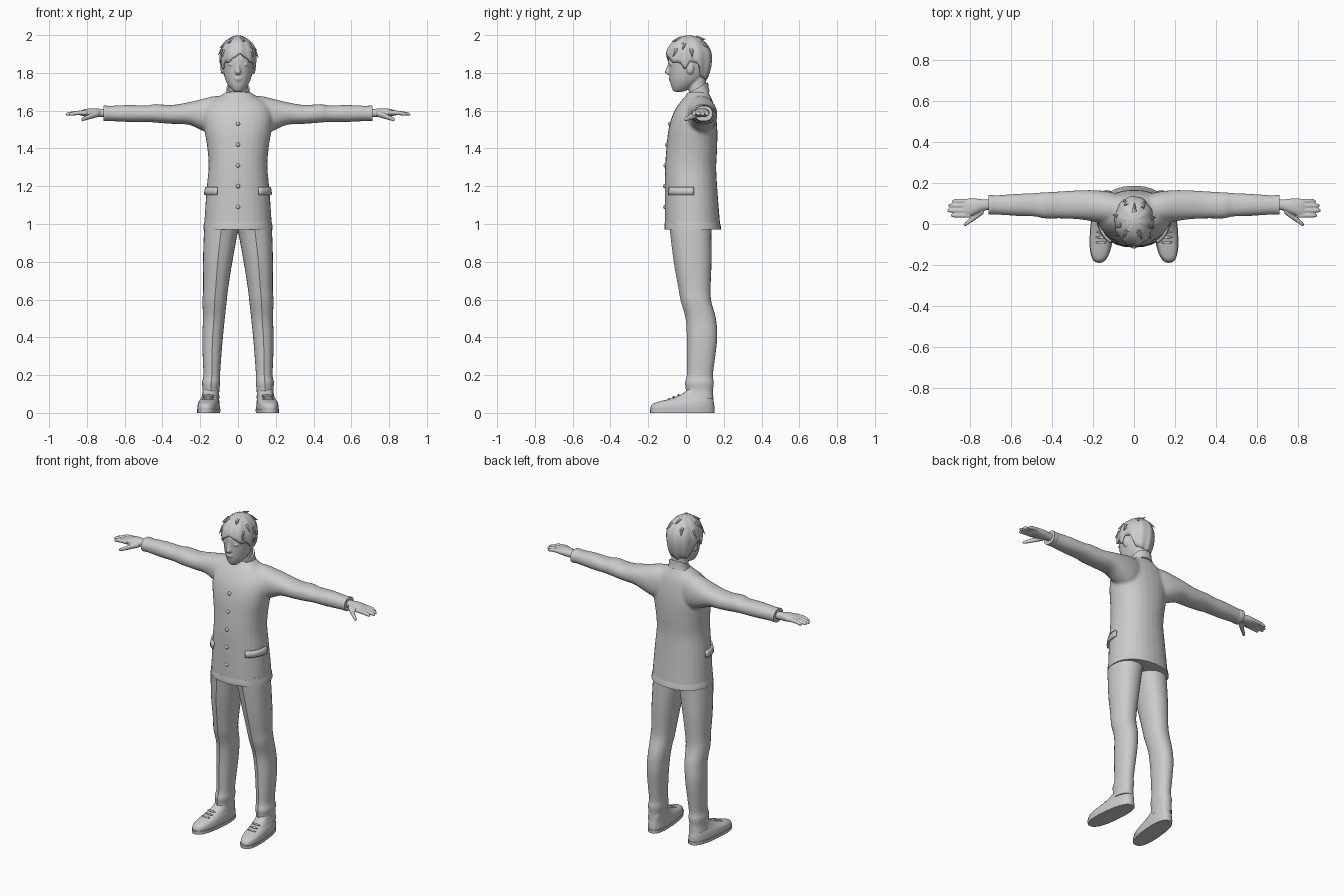
import bpy, bmesh, math
from mathutils import Vector, Matrix

cube = bpy.data.objects.get("Cube")
if cube:
    bpy.data.objects.remove(cube, do_unlink=True)

grey = bpy.data.materials.new("plain grey")
grey.use_nodes = True
grey.diffuse_color = (0.6, 0.6, 0.6, 1)
grey.node_tree.nodes["Principled BSDF"].inputs["Base Color"].default_value = (0.6, 0.6, 0.6, 1)


def spline(rows, steps):
    """Smooth curve through rows of equal length."""
    p = [Vector(r) for r in rows]
    out = []
    for i in range(len(p) - 1):
        a, b, c, d = p[max(i - 1, 0)], p[i], p[i + 1], p[min(i + 2, len(p) - 1)]
        for k in range(steps):
            t = k / steps
            out.append((b * 2 + (c - a) * t + (a * 2 - b * 5 + c * 4 - d) * t ** 2
                        + (b * 3 - a - c * 3 + d) * t ** 3) * 0.5)
    return out + [p[-1]]


def rounded(angle, power):
    f = lambda v: math.copysign(abs(v) ** (2 / power), v)
    return f(math.cos(angle)), f(math.sin(angle))


def loft(bm, axis, rows, side=1, n=28, power=2.2, tilt=0, crease=0, shear=0, steps=4):
    """Skin oval sections; a row is (position, low, high, low, high)."""
    rings = []
    for t, a0, a1, b0, b1 in spline(rows, steps):
        ring = []
        for i in range(n):
            c, s = rounded(math.tau * i / n, power)
            a, b = (a0 + a1 + (a1 - a0) * c) / 2, (b0 + b1 + (b1 - b0) * s) / 2
            if i == 3 * n // 4:
                b -= crease
            co = (a - shear * b, b, t + tilt * (b - (b0 + b1) / 2)) if axis == "z" else (t, a, b)
            ring.append(bm.verts.new((co[0] * side, co[1], co[2])))
        rings.append(ring)
    for lo, hi in zip(rings, rings[1:]):
        for i in range(n):
            j = (i + 1) % n
            bm.faces.new((lo[i], lo[j], hi[j], hi[i]))
    bm.faces.new(rings[0][::-1])
    bm.faces.new(rings[-1])


def ball(bm, centre, size):
    bmesh.ops.create_uvsphere(bm, u_segments=16, v_segments=10, radius=1,
                              matrix=Matrix.Translation(centre) @ Matrix.Diagonal((*size, 1)))


def part(name, bm, voxel=0, smooth=4, thick=0):
    """Turn a bmesh into an object, optionally fused or thickened."""
    bmesh.ops.recalc_face_normals(bm, faces=bm.faces)
    mesh = bpy.data.meshes.new(name)
    bm.to_mesh(mesh)
    bm.free()
    mesh.materials.append(grey)
    ob = bpy.data.objects.new(name, mesh)
    bpy.context.collection.objects.link(ob)
    bpy.ops.object.select_all(action="DESELECT")
    ob.select_set(True)
    bpy.context.view_layer.objects.active = ob
    bpy.ops.object.shade_smooth_by_angle(angle=math.radians(35))
    if voxel:
        mod = ob.modifiers.new("Fuse", "REMESH")
        mod.mode, mod.voxel_size, mod.use_smooth_shade = "VOXEL", voxel, True
        mod = ob.modifiers.new("Soften", "SMOOTH")
        mod.factor, mod.iterations = 0.5, smooth
    if thick:
        mod = ob.modifiers.new("Thickness", "SOLIDIFY")
        mod.thickness, mod.offset = thick, -1
    return ob


def sym(rows):
    return [(z, -h, h, y0, y1) for z, h, y0, y1 in rows]


# Jacket: body and sleeves blended together
torso = sym([(0.975, .18, -.112, .183), (1.08, .174, -.112, .174), (1.2, .165, -.112, .165),
             (1.3, .156, -.111, .16), (1.4, .162, -.104, .165), (1.5, .178, -.093, .166),
             (1.58, .182, -.07, .158), (1.64, .155, -.035, .145), (1.675, .10, -.005, .13),
             (1.70, .062, .012, .118)])
sleeve = [(.05, .02, .14, 1.49, 1.675), (.12, .0, .158, 1.47, 1.678), (.19, .01, .165, 1.495, 1.662),
          (.26, .022, .165, 1.525, 1.645), (.35, .027, .16, 1.53, 1.63), (.44, .027, .155, 1.537, 1.635),
          (.48, .036, .152, 1.54, 1.627), (.58, .04, .147, 1.54, 1.63), (.705, .048, .138, 1.547, 1.624)]
bm = bmesh.new()
loft(bm, "z", torso)
for side in (1, -1):
    loft(bm, "x", sleeve, side)
part("jacket", bm, voxel=0.008, smooth=8)

# Crisp hem and cuffs
bm = bmesh.new()
loft(bm, "z", sym([(.972, .184, -.115, .187), (.99, .182, -.1145, .184), (1.01, .178, -.112, .179)]))
part("jacket_hem", bm)
for side, label in ((1, "left"), (-1, "right")):
    bm = bmesh.new()
    loft(bm, "x", [(.67, .05, .137, 1.549, 1.623), (.69, .046, .141, 1.545, 1.626),
                   (.712, .046, .141, 1.544, 1.626)], side)
    part(label + "_cuff", bm)

# Standing collar, higher at the back
bm = bmesh.new()
loft(bm, "z", sym([(1.665, .072, .0, .125), (1.69, .063, .008, .12), (1.722, .06, .01, .117)]), tilt=.55)
part("collar", bm)

# Buttons down the front
bm = bmesh.new()
curve = spline(torso, 8)
for z in (1.09, 1.2, 1.31, 1.42, 1.53):
    y = min(curve, key=lambda r: abs(r[0] - z))[3]
    ball(bm, (0, y, z), (.011, .009, .011))
part("buttons", bm)

# Pocket flaps wrapped round the hips
for side, label in ((1, "left"), (-1, "right")):
    bm = bmesh.new()
    columns = []
    for i in range(13):
        c, s = rounded(math.radians(-52 + 57 * i / 12), 2.2)
        columns.append([bm.verts.new((side * (.167 + g) * c, .027 + (.139 + g) * s, z))
                        for z, g in ((1.155, .013), (1.175, .011), (1.195, .007))])
    for l, r in zip(columns, columns[1:]):
        for k in range(2):
            quad = (l[k], r[k], r[k + 1], l[k + 1])
            bm.faces.new(quad if side > 0 else quad[::-1])
    part(label + "_pocket_flap", bm, thick=.014)

# Trouser legs with a pressed front crease
leg = [(1.02, -.02, .172, -.09, .14), (.96, .0, .18, -.08, .135), (.8, .03, .185, -.06, .135),
       (.66, .052, .184, -.035, .13), (.59, .06, .188, -.022, .134), (.5, .07, .185, .003, .158),
       (.4, .08, .189, .01, .165), (.28, .09, .186, .011, .152), (.2, .095, .183, .01, .142),
       (.16, .094, .19, .0, .147), (.12, .099, .187, .004, .143), (.075, .099, .193, -.004, .145)]
for side, label in ((1, "left"), (-1, "right")):
    bm = bmesh.new()
    loft(bm, "z", leg, side, crease=.005)
    part(label + "_trouser_leg", bm)

# Shoes and soles, toes turned slightly out
shoe = [(.015, .099, .209, -.186, .149), (.03, .098, .21, -.187, .15), (.048, .1, .208, -.175, .149),
        (.062, .102, .204, -.135, .146), (.075, .105, .198, -.085, .144), (.1, .108, .19, -.022, .14),
        (.13, .112, .185, .015, .135)]
for side, label in ((1, "left"), (-1, "right")):
    bm = bmesh.new()
    loft(bm, "z", shoe, side, power=2.5, shear=.09)
    part(label + "_shoe", bm)
    bm = bmesh.new()
    loft(bm, "z", [(0, .096, .211, -.19, .151), (.02, .095, .212, -.191, .152)], side, power=2.5, shear=.09)
    part(label + "_sole", bm)
    bm = bmesh.new()
    for y, z in ((-.09, .073), (-.065, .083), (-.04, .093)):
        ball(bm, (side * (.152 - .09 * y), y, z), (.03, .006, .006))
    part(label + "_laces", bm)

# Hands: palm, four fingers and thumb blended together
palm = [(.68, .07, .12, 1.565, 1.607), (.73, .066, .12, 1.566, 1.61), (.77, .05, .124, 1.566, 1.613),
        (.81, .036, .124, 1.57, 1.608), (.835, .038, .12, 1.575, 1.6)]
thumb = [(.735, .05, .09, 1.568, 1.6), (.77, .024, .06, 1.558, 1.59), (.8, .004, .032, 1.55, 1.575),
         (.822, -.01, .012, 1.545, 1.565), (.83, -.009, .003, 1.548, 1.558)]
for side, label in ((1, "left"), (-1, "right")):
    bm = bmesh.new()
    loft(bm, "x", palm, side)
    loft(bm, "x", thumb, side, n=12)
    for y, tip in ((.042, .895), (.066, .912), (.09, .907), (.112, .888)):
        loft(bm, "x", [(x, y - r, y + r, z - r, z + r) for x, z, r in
                       ((.8, 1.59, .012), (.85, 1.588, .0115), (tip - .012, 1.582, .0095),
                        (tip, 1.578, .005))], side, n=12)
    part(label + "_hand", bm, voxel=.004, smooth=2)

# Head: skull, neck, nose, lips, eyelids and ears blended together
bm = bmesh.new()
loft(bm, "z", sym([(1.7, .018, -.06, -.02), (1.71, .032, -.07, .01), (1.735, .052, -.08, .05),
                   (1.77, .069, -.086, .09), (1.82, .08, -.09, .115), (1.88, .084, -.092, .122),
                   (1.95, .066, -.065, .10), (1.98, .035, -.025, .06)]), power=2.1)
loft(bm, "z", sym([(1.62, .055, .02, .11), (1.72, .05, .015, .106), (1.8, .05, .01, .105)]))
loft(bm, "z", sym([(1.79, .011, -.096, -.07), (1.803, .016, -.112, -.07), (1.83, .01, -.102, -.07),
                   (1.86, .008, -.092, -.07)]), n=16)
ball(bm, (0, -.085, 1.772), (.022, .008, .005))
ball(bm, (0, -.083, 1.762), (.018, .008, .005))
for side in (1, -1):
    ball(bm, (side * .036, -.079, 1.845), (.018, .008, .007))
    ball(bm, (side * .083, .022, 1.825), (.01, .02, .032))
part("head", bm, voxel=.005, smooth=2)

# Hair: ridged cap ending in a parted fringe, sideburns and a low nape
HAIRLINE = [(0, 1.905), (.3, 1.868), (.9, 1.845), (1.3, 1.82), (1.5, 1.86), (1.9, 1.85), (2.2, 1.775), (3.3, 1.752)]


def hair_point(a, phi, lift=0):
    rz = .118 if math.cos(phi) > 0 else .18
    r = math.sin(phi)
    return Vector(((.096 + lift) * r * math.sin(a), .015 - (.122 + lift) * r * math.cos(a),
                   1.88 + (rz + lift) * math.cos(phi)))


def hairline(a):
    f = abs(a - .12)
    for (f0, z0), (f1, z1) in zip(HAIRLINE, HAIRLINE[1:]):
        if f <= f1:
            z = z0 + (z1 - z0) * (f - f0) / (f1 - f0)
            break
    if f < 1.2:
        z += .014 * abs(math.sin(4.5 * f))
    return math.acos((z - 1.88) / (.118 if z > 1.88 else .18))


bm = bmesh.new()
pole = bm.verts.new(hair_point(0, 0))
columns = []
for i in range(80):
    a = -math.pi + math.tau * i / 80
    columns.append([bm.verts.new(hair_point(a, hairline(a) * k / 14, .003 * math.sin(10 * a) * k / 14))
                    for k in range(1, 15)])
for i, l in enumerate(columns):
    r = columns[(i + 1) % 80]
    bm.faces.new((pole, l[0], r[0]))
    for k in range(13):
        bm.faces.new((l[k], l[k + 1], r[k + 1], r[k]))
part("hair_cap", bm, thick=.012)

# Loose tufts lying along the cap
bm = bmesh.new()
for a, phi in ((1.3, .9), (-1.3, .8), (1.7, 1.2), (-1.8, 1.1), (2.5, .8), (-2.6, .9),
               (.5, .5), (-.7, .6), (3.1, .4), (.9, 1.2), (-1.0, 1.25)):
    base = hair_point(a, phi, -.006)
    along = (hair_point(a, phi + .05) - hair_point(a, phi)).normalized()
    out = (base - Vector((0, .015, 1.88))).normalized()
    way = along + out * .3
    way.normalize()
    bmesh.ops.create_cone(bm, cap_ends=True, segments=8, radius1=.014, radius2=.001, depth=.05,
                          matrix=Matrix.Translation(base + way * .02) @ way.to_track_quat("Z", "Y").to_matrix().to_4x4())
part("hair_tufts", bm)
